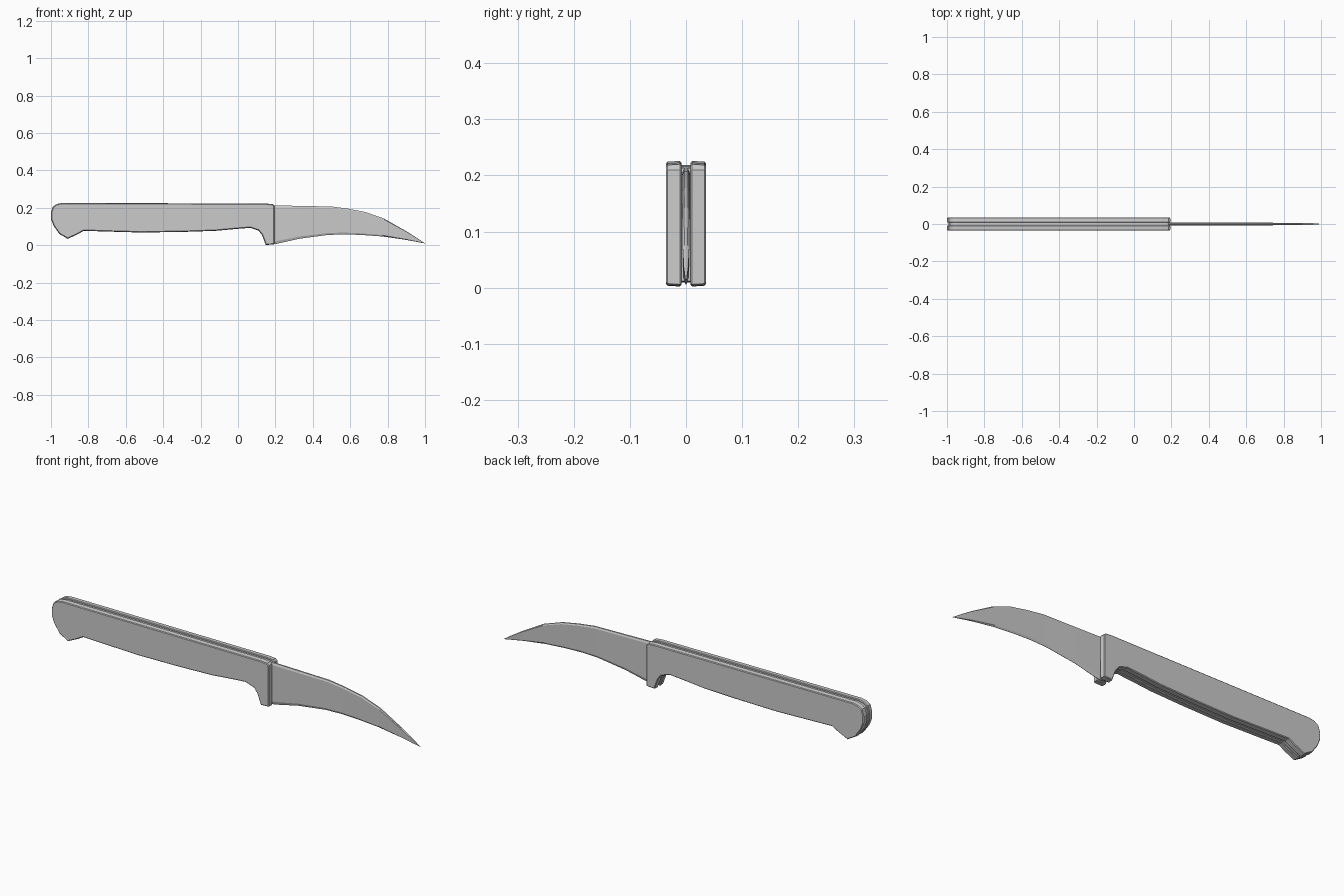
import bpy, bmesh
from mathutils import Vector

if "Cube" in bpy.data.objects:
    bpy.data.objects.remove(bpy.data.objects["Cube"])

# Handle outline (x, z), clockwise from the front heel
HANDLE = [(0.195, 0.006), (0.18, 0.003), (0.148, 0.002), (0.128, 0.055), (0.11, 0.078),
          (0.065, 0.093), (0.0, 0.088), (-0.12, 0.077), (-0.3, 0.071), (-0.52, 0.068),
          (-0.66, 0.072), (-0.825, 0.077), (-0.855, 0.06), (-0.91, 0.034), (-0.955, 0.06),
          (-0.985, 0.102), (-1.0, 0.14), (-1.0, 0.175), (-0.99, 0.206), (-0.97, 0.22),
          (-0.94, 0.226), (0.15, 0.223), (0.185, 0.22), (0.195, 0.21)]


def inset(points, d):
    """Move a clockwise outline inward by d."""
    pts = [Vector(p) for p in points]
    out = []
    for i, p in enumerate(pts):
        a = (p - pts[i - 1]).normalized()
        b = (pts[(i + 1) % len(pts)] - p).normalized()
        na, nb = Vector((a.y, -a.x)), Vector((b.y, -b.x))
        n = (na + nb).normalized()
        out.append(p + n * (d / max(n.dot(na), 0.5)))
    return out


def loft(name, rings):
    """Skin a list of equal-length 3D rings and cap both ends."""
    bm = bmesh.new()
    loops = [[bm.verts.new(p) for p in ring] for ring in rings]
    n = len(loops[0])
    for lo, hi in zip(loops, loops[1:]):
        for i in range(n):
            j = (i + 1) % n
            bm.faces.new((lo[i], lo[j], hi[j], hi[i]))
    bm.faces.new(loops[0])
    bm.faces.new(loops[-1])
    bmesh.ops.remove_doubles(bm, verts=bm.verts, dist=1e-5)
    bmesh.ops.recalc_face_normals(bm, faces=bm.faces)
    mesh = bpy.data.meshes.new(name)
    bm.to_mesh(mesh)
    bm.free()
    obj = bpy.data.objects.new(name, mesh)
    bpy.context.collection.objects.link(obj)
    return obj


def slab(name, layers):
    """Layers of the handle outline given as (y, inset)."""
    return loft(name, [[(p.x, y, p.y) for p in inset(HANDLE, d)] for y, d in layers])


# Two chamfered handle scales
scales = slab("handle_scales", [(-0.036, 0.005), (-0.033, 0.0015), (-0.011, 0.0), (-0.008, 0.003)])
mirror = scales.modifiers.new("Mirror", 'MIRROR')
mirror.use_axis = (False, True, False)

# Recessed tang between the scales
slab("tang", [(-0.0082, 0.007), (0.0082, 0.007)])

# Curved blade: (x spine, z spine, x edge, z edge, half thickness)
STATIONS = [(0.16, 0.213, 0.16, 0.007, 0.0075), (0.2, 0.213, 0.2, 0.006, 0.0075),
            (0.34, 0.21, 0.33, 0.035, 0.0075), (0.5, 0.207, 0.48, 0.055, 0.0072),
            (0.59, 0.195, 0.57, 0.058, 0.007), (0.68, 0.178, 0.66, 0.055, 0.007),
            (0.78, 0.143, 0.77, 0.047, 0.0065), (0.9, 0.075, 0.89, 0.030, 0.006),
            (0.96, 0.037, 0.955, 0.018, 0.004), (1.0, 0.01, 0.999, 0.0095, 0.0005)]
SECTION = [(0.0, 0.1), (0.07, 0.75), (0.95, 1.0), (1.0, 0.5)]  # (height, width) from edge to spine
rings = []
for xs, zs, xe, ze, t in STATIONS:
    half = [(xe + (xs - xe) * h, t * w, ze + (zs - ze) * h) for h, w in SECTION]
    rings.append(half + [(x, -y, z) for x, y, z in reversed(half)])
loft("blade", rings)
